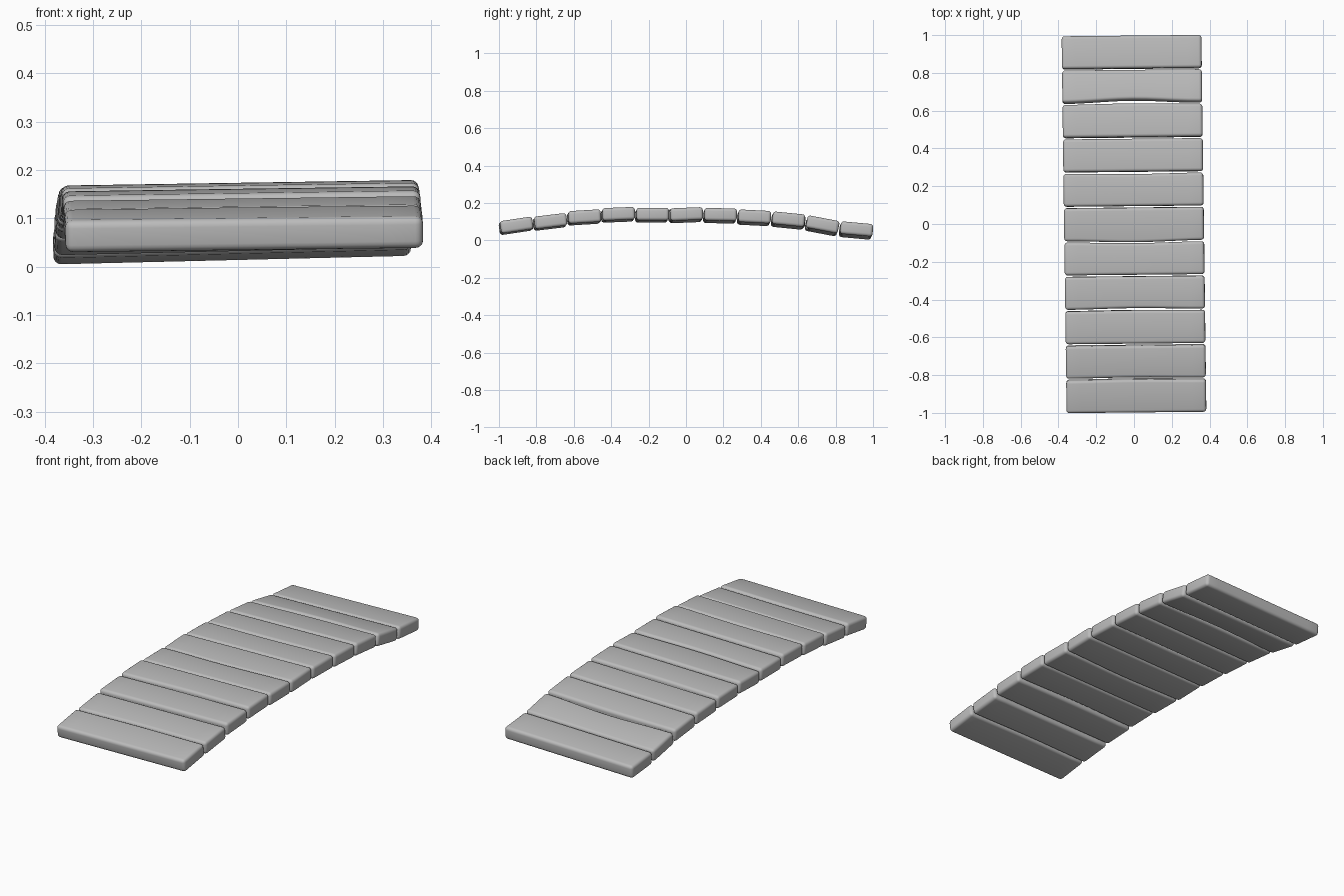
import bpy, bmesh, math
from mathutils import Matrix, Vector

old = bpy.data.objects.get("Cube")
if old:
    bpy.data.objects.remove(old, do_unlink=True)

# Stone grey shared by every plank
stone = bpy.data.materials.new("stone grey")
stone.use_nodes = True
grey = (0.5, 0.5, 0.5, 1)
stone.diffuse_color = grey
bsdf = stone.node_tree.nodes["Principled BSDF"]
bsdf.inputs["Base Color"].default_value = grey
bsdf.inputs["Roughness"].default_value = 0.8

LENGTH, DEPTH, THICK = 0.74, 0.174, 0.067
COUNT = 11

# Per plank, front to back: centre height, pitch slope, front edge bow, back edge bow
PLANKS = [
    (0.078, 0.15, 0.0, 0.004),
    (0.099, 0.12, 0.004, 0.0),
    (0.123, 0.06, 0.0, 0.003),
    (0.137, 0.04, 0.006, 0.0),
    (0.135, 0.0, 0.0, -0.007),
    (0.135, 0.04, -0.009, 0.0),
    (0.132, -0.02, 0.0, -0.005),
    (0.121, -0.05, 0.0, 0.0),
    (0.106, -0.10, 0.0, 0.005),
    (0.078, -0.19, 0.014, 0.0),
    (0.053, -0.09, 0.0, 0.0),
]


def make_plank(index, height, slope, front_bow, back_bow):
    t = index / (COUNT - 1)
    bm = bmesh.new()
    bmesh.ops.create_cube(bm, size=1)
    # Cut along the length so the long edges can curve
    long_edges = [e for e in bm.edges
                  if abs(e.verts[0].co.x - e.verts[1].co.x) > 0.5]
    bmesh.ops.subdivide_edges(bm, edges=long_edges, cuts=9, use_grid_fill=True)
    for v in bm.verts:
        bow = front_bow if v.co.y < 0 else back_bow
        wave = math.cos(v.co.x * math.pi) ** 2
        v.co = Vector((v.co.x * LENGTH, v.co.y * DEPTH + bow * wave, v.co.z * THICK))
    # Pitch follows the arch; a slight roll and yaw lift the left end
    roll = -(0.012 + 0.012 * t)
    place = (Matrix.Translation((0.012 - 0.024 * t, -0.909 + 1.818 * t, height))
             @ Matrix.Rotation(0.01, 4, 'Z')
             @ Matrix.Rotation(roll, 4, 'Y')
             @ Matrix.Rotation(math.atan(slope), 4, 'X'))
    bm.transform(place)
    mesh = bpy.data.meshes.new(f"plank_{index + 1}")
    bm.to_mesh(mesh)
    bm.free()
    mesh.materials.append(stone)
    plank = bpy.data.objects.new(mesh.name, mesh)
    bpy.context.collection.objects.link(plank)
    # Worn, rounded edges
    bevel = plank.modifiers.new("rounded edges", 'BEVEL')
    bevel.width = 0.016
    bevel.segments = 4
    bevel.limit_method = 'ANGLE'
    bevel.angle_limit = math.radians(50)
    for poly in mesh.polygons:
        poly.use_smooth = True
    return plank


# Row of planks forming a shallow arch
for i, settings in enumerate(PLANKS):
    make_plank(i, *settings)
